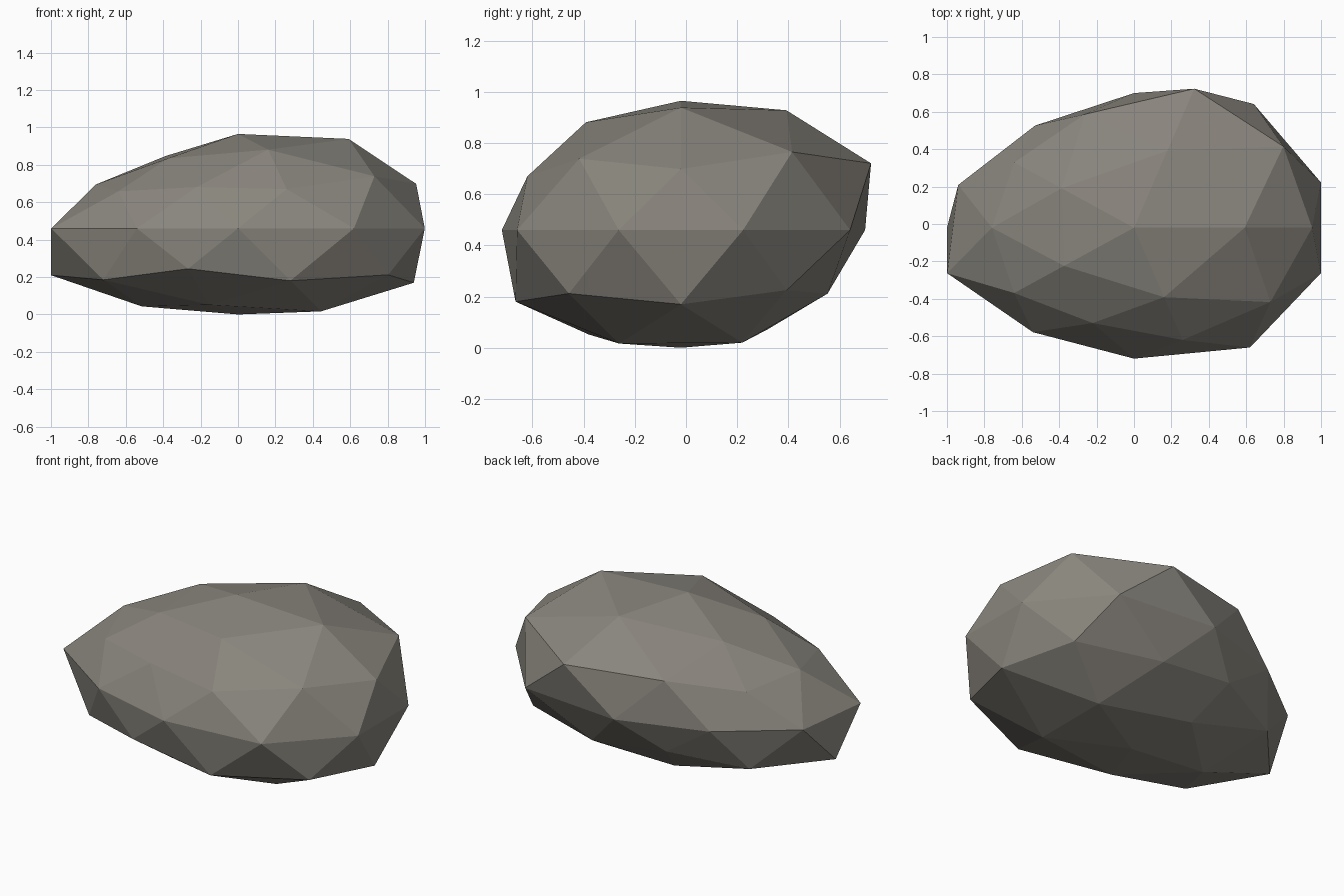
import bpy
import bmesh
import math

# Remove the default cube
cube = bpy.data.objects.get("Cube")
if cube:
    bpy.data.objects.remove(cube, do_unlink=True)

# Stone colour
stone = bpy.data.materials.new("warm_grey_stone")
stone.use_nodes = True
colour = (0.25, 0.235, 0.205, 1.0)
stone.diffuse_color = colour
bsdf = stone.node_tree.nodes["Principled BSDF"]
bsdf.inputs["Base Color"].default_value = colour
bsdf.inputs["Roughness"].default_value = 0.9

# Overall half sizes and centre of the boulder
HALF = (1.0, 0.75, 0.5)
CENTRE = (0.0, -0.02, 0.46)

# Bulge of every ring from top to bottom, counter-clockwise from +x
BULGES = [
    [1.01],
    [1.125, 1.10, 0.91, 0.88, 0.99],
    [1.16, 1.0, 0.893, 0.84, 1.06],
    [1.065, 1.165, 0.885, 0.885, 0.94],
    [1.05, 1.09, 0.96, 0.90, 0.988, 1.05, 0.92, 0.933, 1.055, 1.05],
    [1.05, 0.87, 1.118, 0.965, 1.11],
    [1.105, 0.945, 0.98, 1.046, 1.065],
    [1.035, 0.91, 0.98, 0.96, 1.043],
    [0.92],
]


def turn(vert):
    return round(math.degrees(math.atan2(vert.co.y, vert.co.x))) % 360


# Faceted sphere, pushed in and out ring by ring
bm = bmesh.new()
bmesh.ops.create_icosphere(bm, subdivisions=2, radius=1.0)
rings = {}
for v in bm.verts:
    rings.setdefault(round(v.co.z + 2, 2), []).append(v)
for height, bulges in zip(sorted(rings, reverse=True), BULGES):
    for v, bulge in zip(sorted(rings[height], key=turn), bulges):
        v.co = [c + p * h * bulge for c, p, h in zip(CENTRE, v.co, HALF)]
bmesh.ops.recalc_face_normals(bm, faces=bm.faces)

# Boulder object with flat facets
mesh = bpy.data.meshes.new("boulder")
bm.to_mesh(mesh)
bm.free()
mesh.materials.append(stone)
boulder = bpy.data.objects.new("boulder", mesh)
bpy.context.collection.objects.link(boulder)
